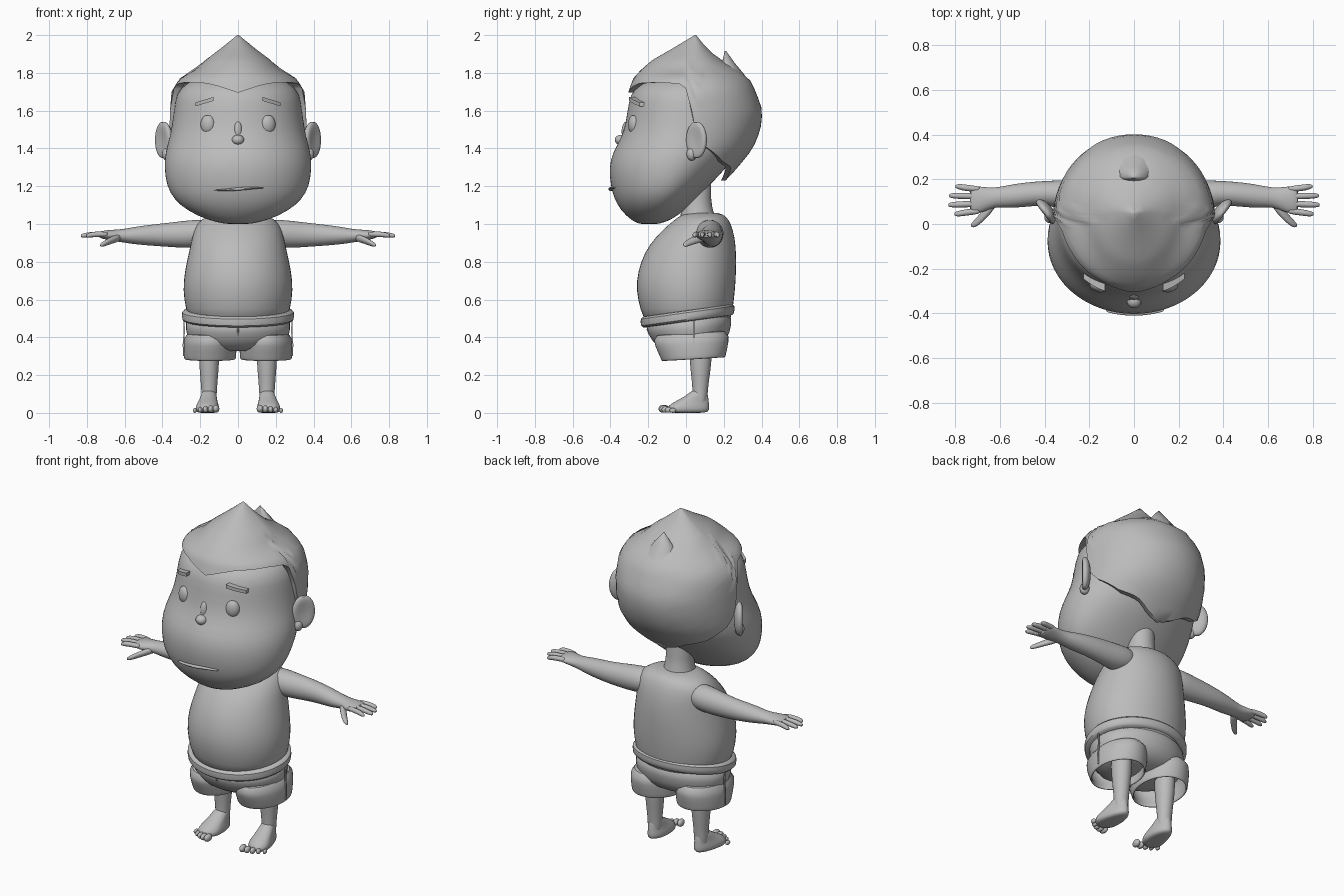
import bpy, bmesh, math
from mathutils import Vector

cube = bpy.data.objects.get("Cube")
if cube:
    bpy.data.objects.remove(cube)

clay = bpy.data.materials.new("clay_grey")
clay.use_nodes = True
clay.diffuse_color = (0.5, 0.5, 0.5, 1)
clay.node_tree.nodes["Principled BSDF"].inputs["Base Color"].default_value = (0.5, 0.5, 0.5, 1)


def skin(name, rings, caps=(True, True), subsurf=1, sharp=60):
    """Join rings of points into one smooth surface."""
    bm = bmesh.new()
    rows = [[bm.verts.new(p) for p in ring] for ring in rings]
    n = len(rows[0])
    for a, b in zip(rows, rows[1:]):
        for i in range(n):
            bm.faces.new((a[i], a[(i + 1) % n], b[(i + 1) % n], b[i]))
    for want, row in zip(caps, (rows[0], rows[-1])):
        if want:
            centre = bm.verts.new(sum((v.co for v in row), Vector()) / n)
            for i in range(n):
                bm.faces.new((row[i], row[(i + 1) % n], centre))
    bmesh.ops.recalc_face_normals(bm, faces=bm.faces)
    mesh = bpy.data.meshes.new(name)
    bm.to_mesh(mesh)
    bm.free()
    mesh.materials.append(clay)
    obj = bpy.data.objects.new(name, mesh)
    bpy.context.collection.objects.link(obj)
    bpy.ops.object.select_all(action='DESELECT')
    obj.select_set(True)
    bpy.context.view_layer.objects.active = obj
    bpy.ops.object.shade_smooth_by_angle(angle=math.radians(sharp))
    if subsurf:
        mod = obj.modifiers.new("Smooth", 'SUBSURF')
        mod.levels = mod.render_levels = subsurf
    return obj


def oval(z, w, front, back, mid, a, x=0):
    """Point on a horizontal egg-shaped section; angle 0 faces forward."""
    c = math.cos(a)
    return Vector((x + w * math.sin(a), mid - c * ((mid - front) if c > 0 else (back - mid)), z))


def stack(name, sections, n=24, x=0, tilt=0, **kw):
    """Surface from horizontal sections (z, half width, front, back, mid)."""
    rings = [[oval(*s, math.tau * i / n, x) for i in range(n)] for s in sections]
    for ring in rings:
        for p in ring:
            p.z += tilt * p.y
    return skin(name, rings, **kw)


def limb(name, points, side, n=12):
    """Sideways tube from points (x, y, z, radius y, radius z)."""
    return skin(name, [[(side * x, y + ry * math.cos(math.tau * i / n), z + rz * math.sin(math.tau * i / n))
                        for i in range(n)] for x, y, z, ry, rz in points])


def blob(name, loc, size, turn=0, dent=0):
    """Ellipsoid turned about z, optionally hollowed on its outer face."""
    rings = []
    s = 1 if loc[0] >= 0 else -1
    for j in range(1, 10):
        t = math.pi * j / 10
        ring = []
        for i in range(16):
            a = math.tau * i / 16
            d = Vector((math.sin(t) * math.cos(a), math.sin(t) * math.sin(a), math.cos(t)))
            depth = 1 - dent * max(0, d.x * s) ** 2
            v = Vector((d.x * size[0] * depth, d.y * size[1], d.z * size[2]))
            c, k = math.cos(turn), math.sin(turn)
            ring.append(Vector(loc) + Vector((v.x * c - v.y * k, v.x * k + v.y * c, v.z)))
        rings.append(ring)
    return skin(name, rings)


def lerp_table(table, t):
    """Look up a row by its first column."""
    for a, b in zip(table, table[1:]):
        if t <= b[0]:
            f = max(0, (t - a[0]) / (b[0] - a[0]))
            return [p + (q - p) * f for p, q in zip(a, b)]
    return table[-1]


# Head
HEAD = [(1.0, .07, -.25, -.14, -.2), (1.02, .16, -.29, -.08, -.18), (1.07, .27, -.345, -.01, -.15),
        (1.13, .34, -.38, .05, -.13), (1.2, .38, -.4, .12, -.1), (1.3, .393, -.41, .22, -.08),
        (1.38, .387, -.39, .27, -.05), (1.46, .362, -.34, .3, -.02), (1.55, .347, -.317, .31, 0),
        (1.65, .335, -.305, .3, 0), (1.72, .315, -.28, .28, 0), (1.79, .2, -.16, .2, 0)]
stack("head", HEAD, 32)

# Hair: a cap from the hairline up to a peak
HAIR = [(1.22, .28, -.3, .2, 0), (1.3, .345, -.3, .275, 0), (1.4, .365, -.3, .355, .01),
        (1.5, .365, -.32, .395, .02), (1.6, .36, -.32, .405, .03), (1.7, .352, -.305, .37, .03),
        (1.77, .31, -.28, .335, .03), (1.82, .22, -.235, .27, .03), (1.87, .17, -.175, .18, .04),
        (1.93, .09, -.07, .11, .05), (2.0, .004, .046, .054, .05)]
HAIRLINE = [(0, 1.695), (15, 1.725), (30, 1.745), (60, 1.75), (80, 1.74), (88, 1.7), (92, 1.5),
            (105, 1.41), (130, 1.33), (150, 1.3), (165, 1.25), (180, 1.23)]
N = 64
hair_rings = []
for step in range(-1, 17):
    ring = []
    for i in range(N):
        deg = 360 * i / N
        low = lerp_table(HAIRLINE, min(deg, 360 - deg))[1]
        z = low + (2.0 - low) * max(step, 0) / 16
        row = lerp_table(HAIR, z)
        p = oval(*row, math.radians(deg))
        if step < 0:
            p.x, p.y = p.x * .88, p.y * .88
        ring.append(p)
    hair_rings.append(ring)
skin("hair", hair_rings, caps=(False, True), subsurf=0, sharp=50)
stack("hair_tuft", [(1.79, .1, .18, .31, .22), (1.85, .06, .19, .26, .21), (1.915, .004, .205, .213, .209)], 12, subsurf=0)

# Face
blob("nose_tip", (0, -.345, 1.445), (.034, .033, .028))
blob("nose_bridge", (0, -.312, 1.49), (.025, .03, .055))
mouth = []
for i in range(13):
    x = -.125 + .26 * i / 12
    y = -.1 - .3 * math.sqrt(1 - (x / .375) ** 2)
    r = .002 + .007 * math.sin(math.pi * i / 12)
    mouth.append([(x, y + .012 * math.cos(a), 1.185 + r * math.sin(a) + .006 * math.sin(x * 14))
                  for a in (k * math.tau / 8 for k in range(8))])
skin("mouth", mouth)

for s, tag in ((1, "left"), (-1, "right")):
    blob(tag + "_eye", (s * .16, -.278, 1.527), (.041, .028, .051), s * .35)
    # Eyebrows slope down towards the outside
    brow = []
    for i in range(5):
        x = .13 + .024 * i
        y = -.307 * math.sqrt(1 - (x / .338) ** 2)
        z = 1.662 - .3 * (x - .13)
        brow.append([(s * x, y + dy, z + dz) for dy, dz in ((-.018, -.01), (-.018, .01), (.02, .01), (.02, -.01))])
    skin(tag + "_eyebrow", brow, subsurf=0, sharp=30)
    # Ears
    blob(tag + "_ear", (s * .395, .055, 1.445), (.034, .068, .1), -s * .65, dent=.75)
    blob(tag + "_ear_lobe", (s * .375, .03, 1.37), (.028, .028, .035))

# Body
stack("neck", [(.98, .11, -.04, .17, .07), (1.06, .085, -.03, .15, .06), (1.12, .073, -.02, .13, .06),
               (1.28, .08, -.02, .14, .06)], 16)
TORSO = [(.46, .25, -.215, .235, .02), (.55, .28, -.245, .25, .02), (.65, .295, -.268, .262, .02),
         (.75, .285, -.258, .268, .02), (.85, .262, -.222, .268, .04), (.93, .245, -.165, .26, .06),
         (1.0, .225, -.09, .24, .1), (1.04, .175, -.04, .215, .1), (1.06, .1, 0, .18, .1)]
stack("torso", TORSO)

# Shorts
BELT = [(.48, .285, -.225, .245, .02), (.487, .298, -.24, .257, .02), (.537, .3, -.245, .26, .02),
        (.545, .285, -.225, .245, .02)]
stack("waistband", BELT, 32, tilt=.14)
stack("shorts_hips", [(.33, .19, -.09, .16, .04), (.37, .265, -.165, .225, .04), (.44, .28, -.205, .242, .03),
                      (.52, .285, -.225, .25, .02)], tilt=.1)
stack("shorts_fly", [(.35, .018, -.155, -.09, -.12), (.42, .016, -.207, -.12, -.15),
                     (.46, .014, -.221, -.12, -.15)], 10)

for s, tag in ((1, "left"), (-1, "right")):
    # Flared, open trouser leg with a hem
    leg = stack(tag + "_shorts_leg",
                [(.28, .138, -.13, .21, .045), (.3, .14, -.136, .213, .045), (.36, .142, -.165, .228, .04),
                 (.43, .135, -.185, .232, .04)], 24, x=s * .148, tilt=.06, caps=(False, True), subsurf=0)
    hem = leg.modifiers.new("Hem", 'SOLIDIFY')
    hem.thickness, hem.offset = .012, -1
    smooth = leg.modifiers.new("Smooth", 'SUBSURF')
    smooth.levels = smooth.render_levels = 1
    # Side seam
    skin(tag + "_shorts_seam", [[(s * (w + dx), .042 + dy, z) for dx, dy in ((0, -.004), (.007, -.004), (.007, .004), (0, .004))]
                                for z, w in ((.3, .283), (.36, .286), (.43, .281), (.49, .283))], subsurf=0, sharp=30)
    # Leg and foot
    stack(tag + "_leg", [(.03, .042, .03, .11, .075), (.1, .04, .035, .115, .075), (.17, .046, .03, .122, .075),
                         (.25, .053, .02, .135, .075), (.4, .06, .01, .145, .075)], 16, x=s * .153)
    foot = [(0, .05, -.085, .11, -.03), (.012, .062, -.1, .125, -.03), (.035, .062, -.1, .125, -.03),
            (.06, .05, -.06, .122, 0), (.09, .042, .0, .118, .05), (.12, .035, .03, .11, .07)]
    obj = stack(tag + "_foot", foot, 20, x=s * .153)
    for v in obj.data.vertices:
        v.co.x -= s * .1 * min(0, v.co.y - .07)
    for i in range(5):
        r = .022 - .0022 * i
        blob(f"{tag}_toe_{i + 1}", (s * (.116 + .028 * i), -.118 + .003 * i * i, r), (r * .8, r * 1.35, r), s * .12)
    # Arm, palm and fingers
    limb(tag + "_arm", [(.13, .12, .955, .07, .065), (.2, .125, .95, .078, .076), (.28, .13, .945, .068, .074),
                        (.4, .14, .942, .055, .062), (.5, .13, .94, .056, .053), (.57, .122, .938, .052, .043),
                        (.62, .12, .938, .043, .034), (.67, .11, .94, .056, .03), (.71, .108, .943, .064, .023),
                        (.735, .107, .943, .058, .016)], s, 16)
    for name, y, tip_x, tip_y in (("index", .058, .805, .045), ("middle", .091, .832, .086),
                                  ("ring", .124, .828, .127), ("little", .156, .8, .168)):
        limb(f"{tag}_{name}_finger", [(.69, y, .946, .015, .015), (.76, (y + tip_y) / 2, .946, .016, .016),
                                      (tip_x - .015, tip_y, .94, .014, .014), (tip_x, tip_y, .937, .008, .008)], s, 8)
    limb(tag + "_thumb", [(.62, .1, .93, .03, .022), (.665, .05, .917, .03, .021), (.7, .012, .9, .023, .017),
                          (.722, -.003, .89, .015, .013), (.73, -.006, .887, .006, .006)], s, 10)
